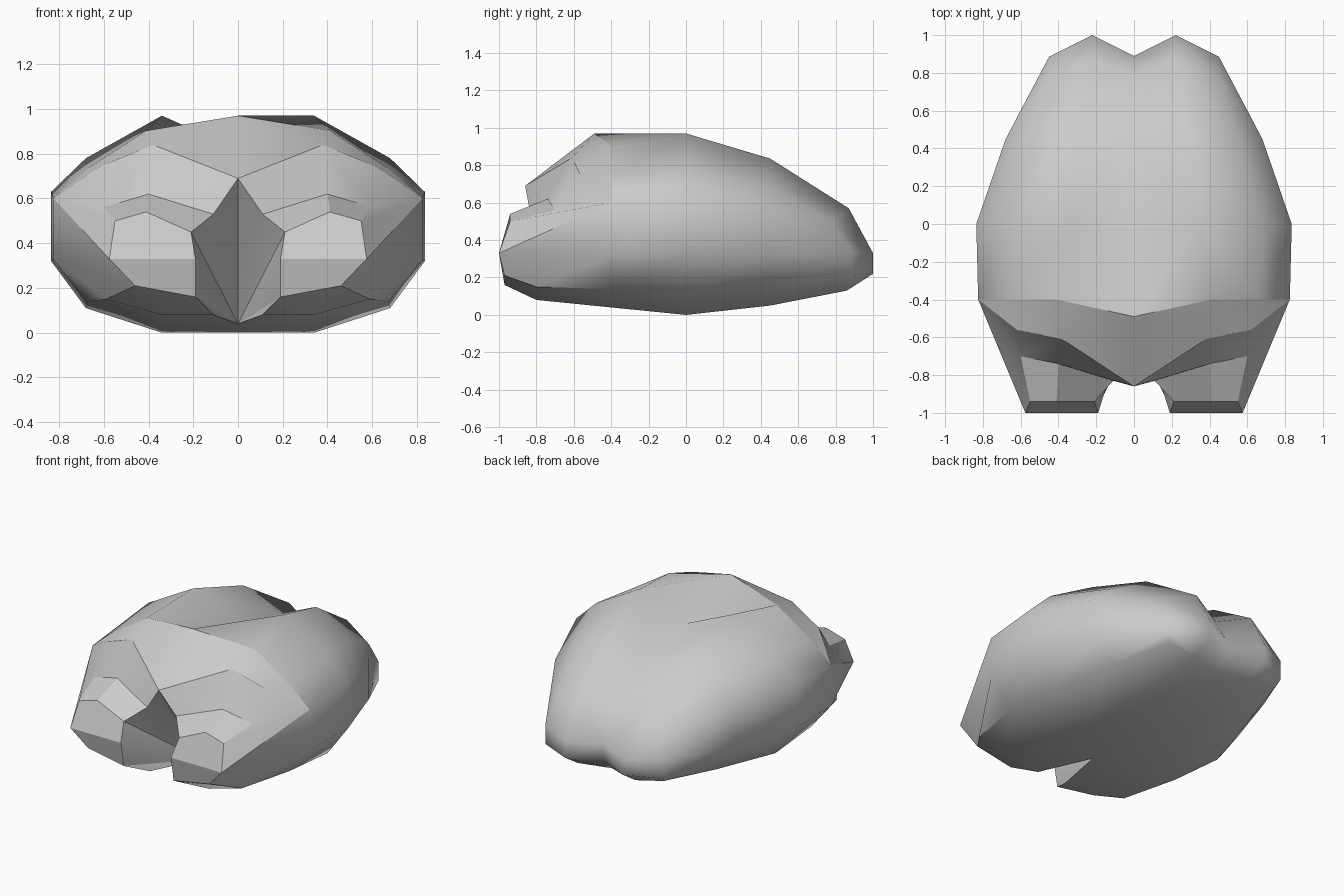
import bpy
import bmesh
from mathutils import Vector

if "Cube" in bpy.data.objects:
    bpy.data.objects.remove(bpy.data.objects["Cube"])

# Light grey for the whole model
grey = bpy.data.materials.new("light_grey")
grey.use_nodes = True
colour = (0.6, 0.6, 0.6, 1)
grey.diffuse_color = colour
grey.node_tree.nodes["Principled BSDF"].inputs["Base Color"].default_value = colour

# Half cross-section of the body, from top groove round to bottom centre
section = [(0, .82), (.34, .97), (.68, .78), (.835, .63),
           (.835, .32), (.68, .11), (.34, 0), (0, 0)]


def ring(y, width, lift, height):
    return [Vector((x * width, y, lift + z * height)) for x, z in section]


def vectors(*points):
    return [Vector(p) for p in points]


# Main shell rings, back to front
rump = vectors((0, .79, .5), (.22, .87, .57), (.45, .78, .5), (.45, .885, .34),
               (.45, .885, .21), (.42, .84, .17), (.22, .86, .13), (0, .8, .13))
back = ring(.45, .814, .05, .81)
middle = ring(0, 1, 0, 1)
front = ring(-.4, .988, .04, .89)
front[0] = Vector((0, -.49, .97))
front[1].x = .41

# Notched end of the rump, meeting the last ring at the flanks
tail = vectors((0, .89, .33), (.22, 1, .33)) + [rump[3]] * 2 + [rump[4]] * 2
tail += vectors((.22, 1, .22), (0, .89, .22))

# Pointed brow that meets the shell at the cheeks, and the root of the foot
brow = vectors((0, -.86, .69), (.38, -.61, .84), (.62, -.56, .74))
brow += front[3:5]
brow += vectors((.59, -.8, .15), (.34, -.8, .08)) + [front[7]]

# Foot top, inner sole and foot end
instep = vectors((.11, -.83, .53), (.4, -.74, .62), (.6, -.7, .56))
sole = Vector((.11, -.8, .08))
toe = vectors((.21, -.94, .45), (.41, -.94, .54), (.55, -.94, .5), (.575, -1, .33),
              (.46, -.97, .21), (.19, -.97, .16), (.19, -1, .33))


def half_faces(side):
    """All faces of one half; side chooses the mirror and the top crease."""
    faces = []
    for a, b in ((tail, rump), (rump, back), (back, middle),
                 (middle, front), (front, brow)):
        for i in range(len(section) - 1):
            if a is middle and i == 0:
                continue
            faces.append((a[i], a[i + 1], b[i + 1], b[i]))
    # Crease from the brow peak to the back
    m, f = middle, front
    if side > 0:
        faces += [(m[0], m[1], f[0]), (m[1], f[1], f[0])]
    else:
        faces += [(m[0], m[1], f[1]), (m[0], f[1], f[0])]
    # Rump end
    t = tail
    faces += [(t[i], t[i + 1], t[6 - i], t[7 - i]) for i in range(2)]
    # Brow to foot
    b, s, c = brow, instep, toe
    faces += [(b[0], b[1], s[1], s[0]), (b[1], b[2], s[2], s[1]),
              (s[0], s[1], c[1], c[0]), (s[1], s[2], c[2], c[1]),
              (b[2], b[3], s[2]), (b[3], c[3], c[2], s[2]), (b[3], b[4], c[3]),
              (b[4], b[5], c[4], c[3]), (b[5], b[6], c[5], c[4]),
              (b[6], sole, c[5]), (b[6], b[7], sole)]
    # Inner wall of the gap between the feet
    rim = [sole, c[5], c[6], c[0], s[0], b[0]]
    faces += [(b[7], p, q) for p, q in zip(rim, rim[1:])]
    # End of the foot, bent across the middle
    faces += [(c[0], c[1], c[2], c[3], c[6]), (c[3], c[4], c[5], c[6])]
    return faces


bm = bmesh.new()
for side in (1, -1):
    for face in half_faces(side):
        bm.faces.new([bm.verts.new((p.x * side, p.y, p.z)) for p in face])
bmesh.ops.remove_doubles(bm, verts=bm.verts[:], dist=.001)
bmesh.ops.recalc_face_normals(bm, faces=bm.faces[:])

# Smooth shell; sharp edge where it meets the brow, and on brow and feet
for face in bm.faces:
    face.smooth = True
for edge in bm.edges:
    shell_rim = all(v.co.z > .55 and abs(v.co.y + .44) < .06 for v in edge.verts)
    forward = min(v.co.y for v in edge.verts) < -.55
    if shell_rim or (forward and edge.calc_face_angle(0) > .5):
        edge.smooth = False

mesh = bpy.data.meshes.new("body")
bm.to_mesh(mesh)
bm.free()
mesh.materials.append(grey)
body = bpy.data.objects.new("body", mesh)
bpy.context.collection.objects.link(body)
